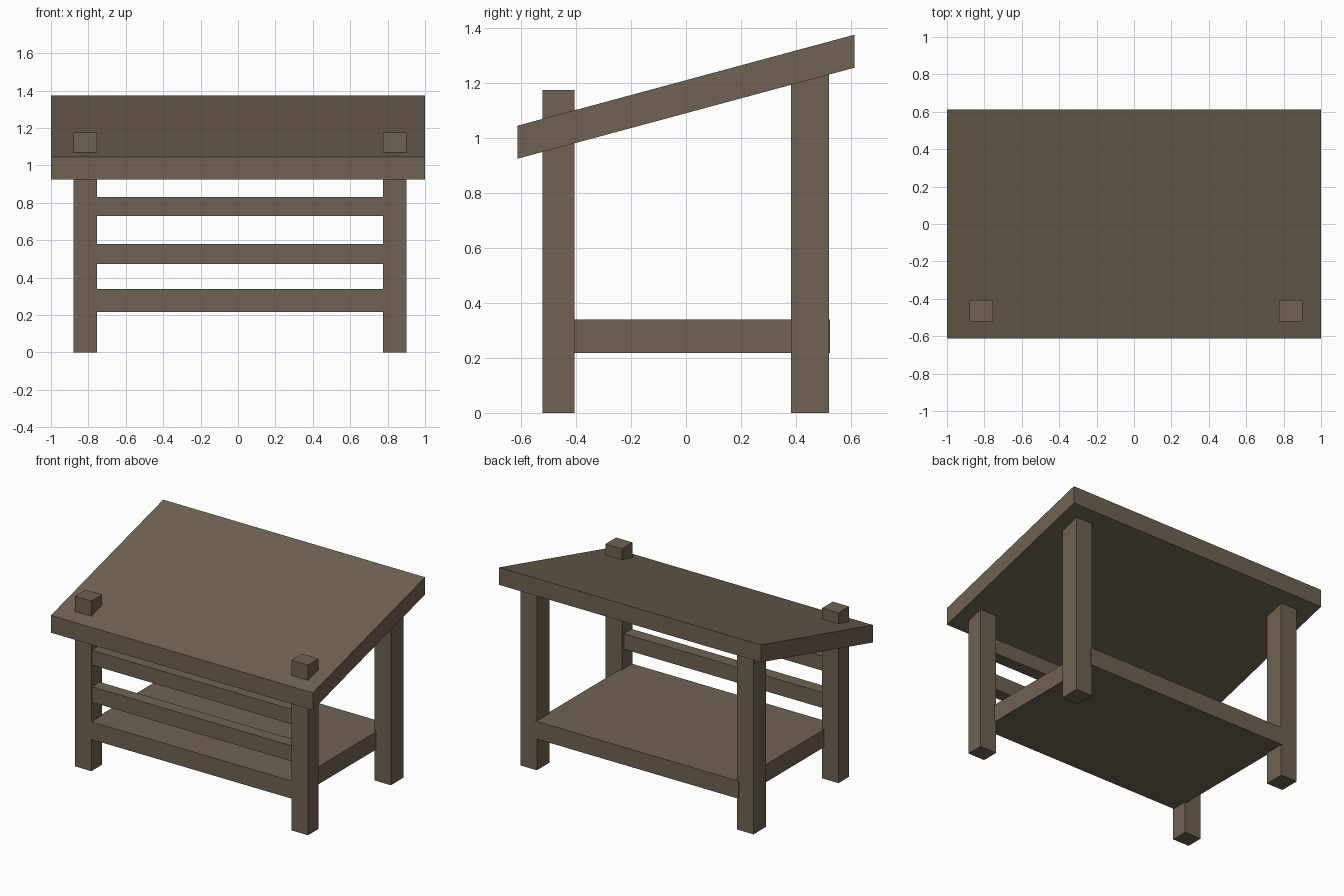
import bpy
import bmesh

if "Cube" in bpy.data.objects:
    bpy.data.objects.remove(bpy.data.objects["Cube"])

wood = bpy.data.materials.new("grey brown wood")
wood.diffuse_color = (0.160, 0.123, 0.084, 1.0)
wood.use_nodes = True
wood.node_tree.nodes["Principled BSDF"].inputs["Base Color"].default_value = wood.diffuse_color


def finish(name, bm):
    mesh = bpy.data.meshes.new(name)
    bm.to_mesh(mesh)
    bm.free()
    mesh.materials.append(wood)
    obj = bpy.data.objects.new(name, mesh)
    bpy.context.collection.objects.link(obj)
    return obj


def box(name, x, y, z, slope=0.0):
    """Box from (min, max) ranges; slope shears z along y."""
    bm = bmesh.new()
    bmesh.ops.create_cube(bm, size=1.0)
    for v in bm.verts:
        v.co = [r[0] + (c + 0.5) * (r[1] - r[0]) for r, c in zip((x, y, z), v.co)]
        v.co.z += slope * v.co.y
    return finish(name, bm)


# Sloping table top with upright edges
box("table_top", (-1.0, 1.0), (-0.612, 0.612), (1.09, 1.21), slope=0.27)

# Legs: the front pair pokes through the top, the back pair ends inside it
for side, x in (("left", (-0.88, -0.755)), ("right", (0.775, 0.90))):
    box("front_leg_" + side, x, (-0.522, -0.406), (0.0, 1.175))
    box("back_leg_" + side, x, (0.382, 0.52), (0.0, 1.26))

# Low shelf between the legs
box("shelf", (-0.768, 0.788), (-0.518, 0.523), (0.217, 0.339))

# Two front rails
for name, z in (("lower_rail", (0.473, 0.58)), ("upper_rail", (0.73, 0.832))):
    box(name, (-0.768, 0.788), (-0.515, -0.43), z)
